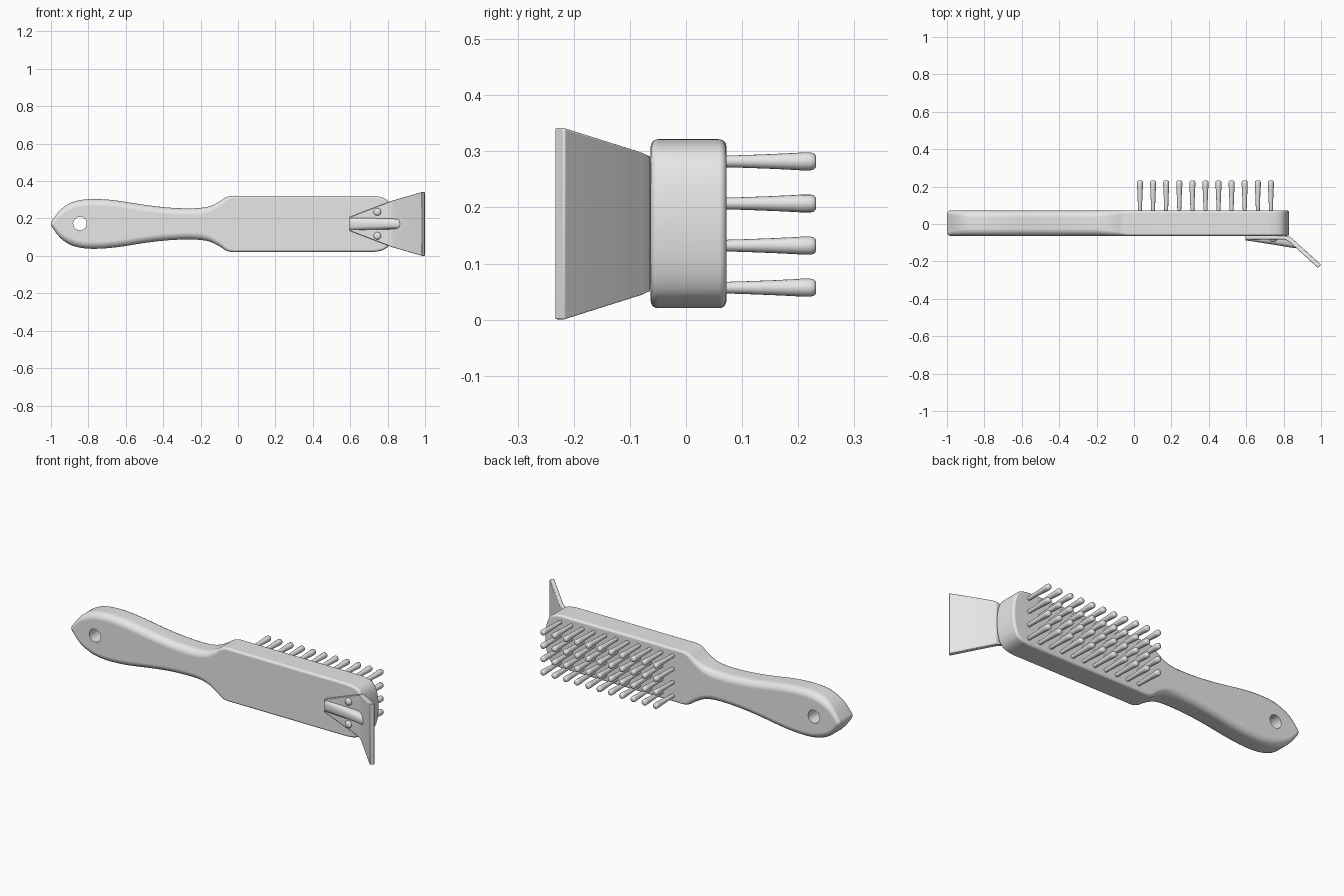
import bpy, bmesh, math
from mathutils import Vector, Matrix

if "Cube" in bpy.data.objects:
    bpy.data.objects.remove(bpy.data.objects["Cube"])

CZ = 0.171  # height of the long axis
grey = bpy.data.materials.new("plain_grey")
grey.diffuse_color = (0.8, 0.8, 0.8, 1)
grey.use_nodes = True
grey.node_tree.nodes["Principled BSDF"].inputs["Base Color"].default_value = grey.diffuse_color


def finish(name, bm, angle=35):
    bmesh.ops.recalc_face_normals(bm, faces=bm.faces)
    me = bpy.data.meshes.new(name)
    bm.to_mesh(me)
    bm.free()
    me.materials.append(grey)
    ob = bpy.data.objects.new(name, me)
    bpy.context.collection.objects.link(ob)
    smooth(ob, angle)
    return ob


def smooth(ob, angle=35):
    bpy.ops.object.select_all(action='DESELECT')
    ob.select_set(True)
    bpy.context.view_layer.objects.active = ob
    bpy.ops.object.shade_smooth_by_angle(angle=math.radians(angle))


def loft(bm, rings):
    """Skin closed rings in order and cap both ends."""
    vr = [[bm.verts.new(p) for p in r] for r in rings]
    n = len(vr[0])
    for a, b in zip(vr, vr[1:]):
        for i in range(n):
            j = (i + 1) % n
            bm.faces.new((a[i], a[j], b[j], b[i]))
    bm.faces.new(vr[0])
    bm.faces.new(vr[-1][::-1])


def curve_through(pts, steps=4):
    """Catmull-Rom curve through 2D points."""
    p = [Vector(q) for q in pts]
    # mirrored neighbours keep the ends square to the axis
    p = [Vector((p[1].x, -p[1].y))] + p + [Vector((p[-2].x, -p[-2].y))]
    out = []
    for a, b, c, d in zip(p, p[1:], p[2:], p[3:]):
        for k in range(steps):
            t = k / steps
            out.append(0.5 * (2 * b + (c - a) * t + (2 * a - 5 * b + 4 * c - d) * t * t
                              + (3 * b - a - 3 * c + d) * t ** 3))
    return out + [p[-2]]


# Handle and head: one outline with edge rounding that tightens at the head
half = [(-1, 0), (-0.988, 0.026), (-0.95, 0.075), (-0.9, 0.110), (-0.84, 0.128),
        (-0.76, 0.133), (-0.65, 0.125), (-0.5, 0.102), (-0.38, 0.088), (-0.27, 0.083),
        (-0.2, 0.086), (-0.15, 0.095), (-0.1, 0.119), (-0.065, 0.142), (-0.03, 0.15),
        (0.05, 0.15), (0.35, 0.15), (0.68, 0.15), (0.73, 0.149), (0.775, 0.140),
        (0.805, 0.117), (0.823, 0.07), (0.83, 0)]
upper = curve_through(half)
outline = upper + [Vector((p.x, -p.y)) for p in upper[-2:0:-1]]
n = len(outline)
normals = []
for i in range(n):
    t = outline[(i + 1) % n] - outline[i - 1]
    normals.append(Vector((-t.y, t.x)).normalized())


def edge_radius(x):
    if x < -0.9:
        return 0.018 + 0.02 * (x + 1) / 0.1
    if x < -0.2:
        return 0.038
    return max(0.013, 0.038 - 0.025 * (x + 0.2) / 0.17)


Y0, Y1, SEG = -0.063, 0.072, 5
rings = []
for side in (0, 1):
    for k in range(SEG + 1):
        a = math.pi / 2 * (k if side == 0 else SEG - k) / SEG
        ring = []
        for p, nrm in zip(outline, normals):
            r = edge_radius(p.x)
            q = p - nrm * r * (1 - math.sin(a))
            y = Y0 + r * (1 - math.cos(a)) if side == 0 else Y1 - r * (1 - math.cos(a))
            ring.append((q.x, y, q.y + CZ))
        rings.append(ring)
bm = bmesh.new()
loft(bm, rings)
body = finish("brush_body", bm)

# Hanging hole through the handle
bm = bmesh.new()
bmesh.ops.create_cone(bm, cap_ends=True, segments=32, radius1=0.036, radius2=0.036, depth=0.5,
                      matrix=Matrix.Translation((-0.845, 0, CZ + 0.002)) @ Matrix.Rotation(math.pi / 2, 4, 'X'))
cutter = finish("hole_cutter", bm)
cutter.hide_render = True
mod = body.modifiers.new("hole", 'BOOLEAN')
mod.operation, mod.solver, mod.object = 'DIFFERENCE', 'EXACT', cutter
deps = bpy.context.evaluated_depsgraph_get()
body.data = bpy.data.meshes.new_from_object(body.evaluated_get(deps))
bpy.data.objects.remove(cutter)
smooth(body)
body.modifiers.new("flat_caps", 'WEIGHTED_NORMAL').keep_sharp = True

# Bristle pegs: flared, round-ended, four rows of eleven
peg = [(0.060, 0.0100), (0.11, 0.0115), (0.16, 0.0135), (0.20, 0.0155), (0.205, 0.016),
       (0.222, 0.016), (0.228, 0.0145), (0.232, 0.010)]
bm = bmesh.new()
for row in range(4):
    for col in range(11):
        x, z = 0.032 + 0.07 * col, 0.057 + 0.075 * row
        loft(bm, [[(x + r * math.cos(a), y, z + r * math.sin(a))
                   for a in (math.tau * i / 16 for i in range(16))] for y, r in peg])
finish("bristles", bm, 50)

# Scraper: flat mounting plate that widens and bends out into a blade
# back x, back y, front x, front y, half width
path = [(0.595, -0.062, 0.595, -0.082, 0.036), (0.80, -0.062, 0.795, -0.082, 0.113),
        (0.825, -0.064, 0.813, -0.085, 0.121), (0.845, -0.077, 0.832, -0.097, 0.127),
        (1.0, -0.217, 0.983, -0.234, 0.171)]
bm = bmesh.new()
loft(bm, [[(bx, by, CZ - h), (bx, by, CZ + h), (fx, fy, CZ + h), (fx, fy, CZ - h)]
          for bx, by, fx, fy, h in path])
scraper = finish("scraper", bm, 25)
bev = scraper.modifiers.new("soft_edges", 'BEVEL')
bev.width, bev.segments, bev.limit_method = 0.003, 2, 'ANGLE'
bev.angle_limit = math.radians(50)

# Stiffening rib on the scraper, deepening toward the bend
bm = bmesh.new()
rings = []
for x, y, h in ((0.597, -0.087, 0.034), (0.73, -0.108, 0.031), (0.845, -0.127, 0.028),
                (0.862, -0.128, 0.026), (0.872, -0.125, 0.020)):
    base = -0.07 if x < 0.83 else -0.07 - (x - 0.83) * 0.9
    rings.append([(x, base + (y - base) * math.sin(a) ** 0.6 if 0 < i < 12 else base,
                   CZ + h * math.copysign(abs(math.cos(a)) ** 0.8, math.cos(a)))
                  for i, a in ((i, math.pi * i / 12) for i in range(13))])
loft(bm, rings)
finish("scraper_rib", bm, 45)

# Two domed rivets
bm = bmesh.new()
for s in (-1, 1):
    loft(bm, [[(0.745 + r * math.cos(a), y, CZ + s * 0.064 + r * math.sin(a))
               for a in (math.tau * i / 20 for i in range(20))]
              for y, r in ((-0.075, 0.02), (-0.086, 0.02), (-0.091, 0.017), (-0.094, 0.011), (-0.095, 0.004))])
finish("rivets", bm, 60)
